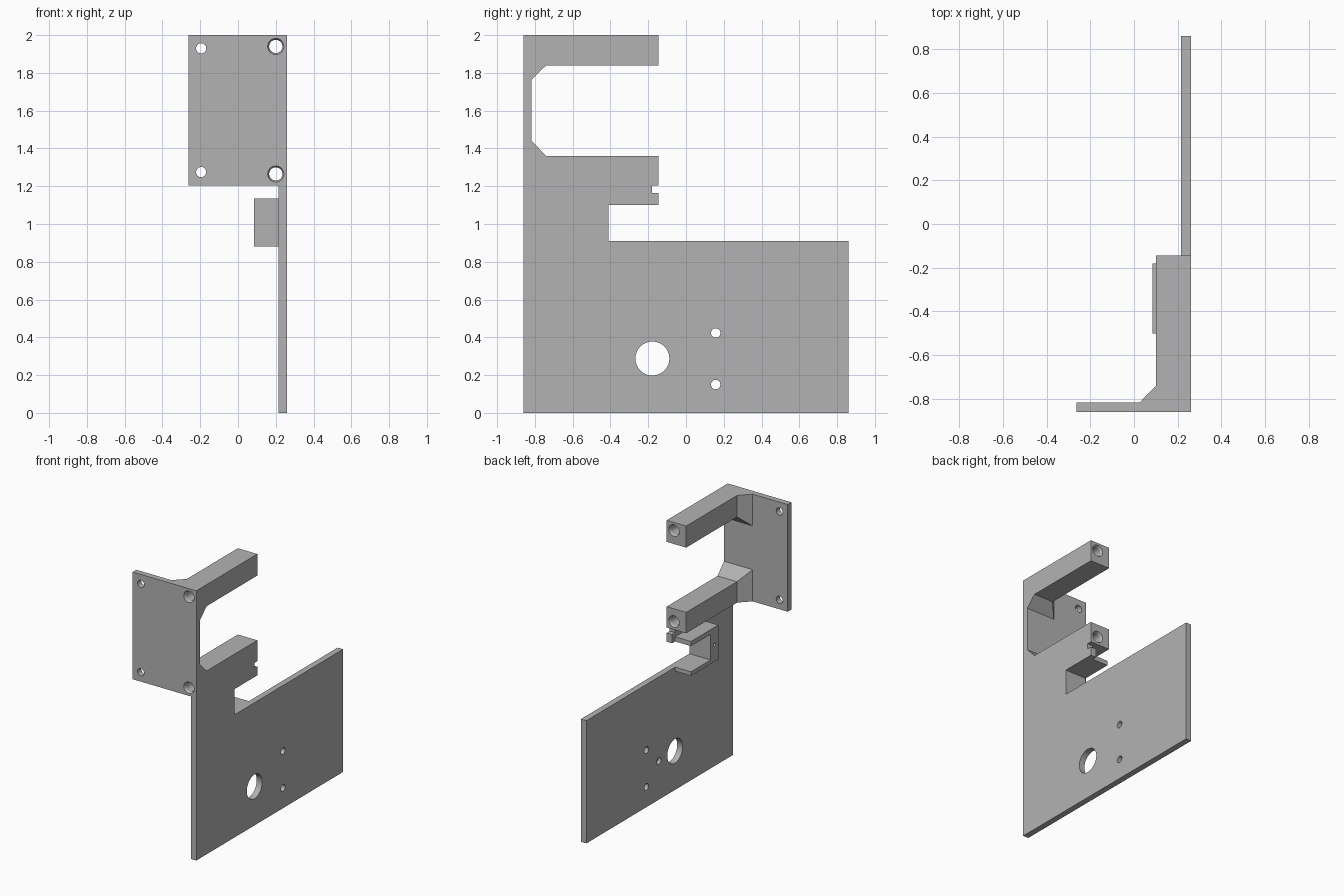
import bpy, bmesh, math
from mathutils import Matrix

if "Cube" in bpy.data.objects:
    bpy.data.objects.remove(bpy.data.objects["Cube"])

grey = bpy.data.materials.new("plain_grey")
grey.diffuse_color = (0.45, 0.45, 0.45, 1)
grey.use_nodes = True
grey.node_tree.nodes["Principled BSDF"].inputs["Base Color"].default_value = grey.diffuse_color


def loft(name, rings):
    """Closed solid through rings with equal point counts."""
    bm = bmesh.new()
    vs = [[bm.verts.new(p) for p in r] for r in rings]
    n = len(vs[0])
    bm.faces.new(vs[0])
    bm.faces.new(vs[-1])
    for a, b in zip(vs, vs[1:]):
        for i in range(n):
            j = (i + 1) % n
            bm.faces.new((a[i], a[j], b[j], b[i]))
    bmesh.ops.recalc_face_normals(bm, faces=bm.faces)
    me = bpy.data.meshes.new(name)
    bm.to_mesh(me)
    bm.free()
    me.materials.append(grey)
    ob = bpy.data.objects.new(name, me)
    bpy.context.collection.objects.link(ob)
    return ob


def prism_x(name, pts, x0, x1):
    return loft(name, [[(x, y, z) for y, z in pts] for x in (x0, x1)])


def box(name, x0, x1, y0, y1, z0, z1):
    return prism_x(name, [(y0, z0), (y1, z0), (y1, z1), (y0, z1)], x0, x1)


def lathe(name, axis, u, v, stations, n=32):
    """Round solid along x or y; stations are (position, radius)."""
    rings = []
    for t, r in stations:
        ring = []
        for i in range(n):
            a = 2 * math.pi * i / n
            p, q = u + r * math.cos(a), v + r * math.sin(a)
            ring.append((t, p, q) if axis == "x" else (p, t, q))
        rings.append(ring)
    return loft(name, rings)


def combine(ob, other, op):
    mod = ob.modifiers.new(op, "BOOLEAN")
    mod.operation, mod.object, mod.solver = op, other, "EXACT"
    bpy.context.view_layer.objects.active = ob
    bpy.ops.object.modifier_apply(modifier=mod.name)
    bpy.data.objects.remove(other)


# Side plate with its neck and notched tab
bracket = prism_x("mounting_bracket", [
    (-.86, 0), (.86, 0), (.86, .91), (-.41, .91), (-.41, 1.10), (-.145, 1.10),
    (-.145, 1.165), (-.18, 1.165), (-.18, 1.205), (-.86, 1.205)], .215, .26)

# Front plate
combine(bracket, box("front_plate", -.262, .26, -.86, -.817, 1.205, 2), "UNION")

# Upper and lower arms, flared where they meet the front plate
for name, z_out, z_in, flare in (("upper_arm", 2.0, 1.84, 1.765),
                                 ("lower_arm", 1.205, 1.36, 1.44)):
    rings = [[(x, y, z_out), (.26, y, z_out), (.26, y, zi), (x, y, zi)]
             for y, x, zi in ((-.817, .025, flare), (-.74, .10, z_in), (-.145, .10, z_in))]
    combine(bracket, loft(name, rings), "UNION")

# C-shaped channel on the inside of the side plate
channel = prism_x("channel", [
    (-.50, .88), (-.18, .88), (-.18, .91), (-.41, .91),
    (-.41, 1.10), (-.18, 1.10), (-.18, 1.135), (-.50, 1.135)], .085, .22)
combine(bracket, channel, "UNION")

# Front plate screw holes and long chamfered bores through the arms
for z in (1.275, 1.93):
    combine(bracket, lathe("screw_hole", "y", -.195, z, [(-.95, .027), (-.75, .027)]), "DIFFERENCE")
for z in (1.265, 1.94):
    combine(bracket, lathe("arm_bore", "y", .20, z, [
        (-.9, .043), (-.86, .043), (-.845, .035), (-.16, .035), (-.145, .043), (-.1, .043)]), "DIFFERENCE")

# Side plate holes: large, two small, one blind from the inside
for y, z, r, x1 in ((-.178, .288, .09, .4), (.157, .423, .025, .4),
                    (.157, .15, .025, .4), (.01, .288, .025, .24)):
    combine(bracket, lathe("side_hole", "x", y, z, [(.1, r), (x1, r)]), "DIFFERENCE")

# Small blind hole in the channel wall
combine(bracket, lathe("channel_hole", "x", -.455, 1.005, [(.0, .013), (.17, .013)], 16), "DIFFERENCE")

# Smooth bores, crisp edges
bpy.ops.object.select_all(action="DESELECT")
bracket.select_set(True)
bpy.context.view_layer.objects.active = bracket
bpy.ops.object.shade_smooth_by_angle(angle=math.radians(25))
